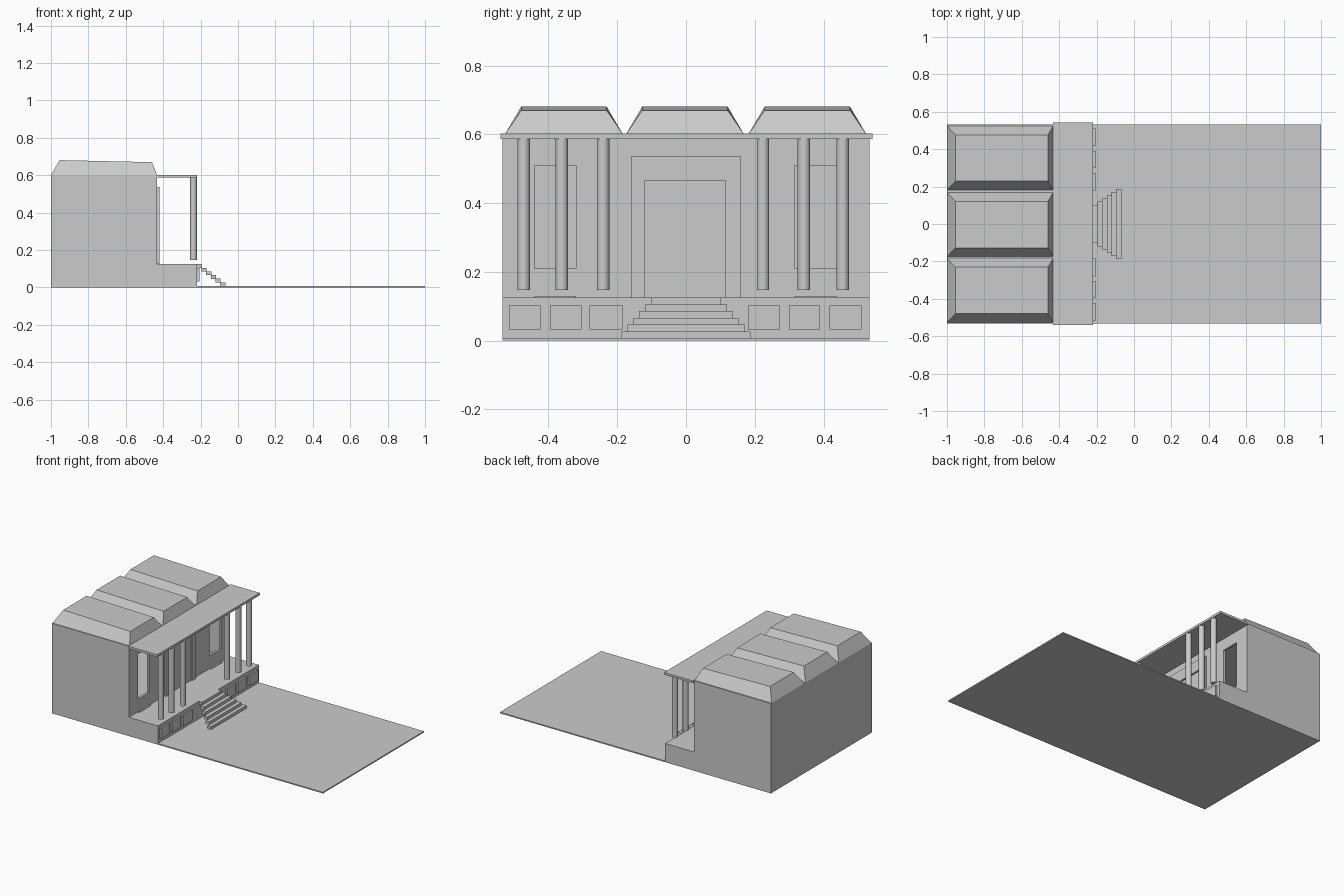
import bpy, bmesh

cube = bpy.data.objects.get("Cube")
if cube:
    bpy.data.objects.remove(cube, do_unlink=True)

# One plain material for everything
grey = bpy.data.materials.new("light_grey")
grey.use_nodes = True
colour = (0.6, 0.6, 0.6, 1)
grey.diffuse_color = colour
grey.node_tree.nodes["Principled BSDF"].inputs["Base Color"].default_value = colour


def finish(name, bm):
    bmesh.ops.recalc_face_normals(bm, faces=bm.faces)
    mesh = bpy.data.meshes.new(name)
    bm.to_mesh(mesh)
    bm.free()
    mesh.materials.append(grey)
    obj = bpy.data.objects.new(name, mesh)
    bpy.context.scene.collection.objects.link(obj)
    return obj


def box(name, x, y, z):
    """Box from (low, high) ranges on each axis."""
    bm = bmesh.new()
    bmesh.ops.create_cube(bm, size=1)
    for v in bm.verts:
        v.co = [r[0] if c < 0 else r[1] for c, r in zip(v.co, (x, y, z))]
    return finish(name, bm)


def cut(target, cutters):
    """Subtract the cutters, then discard them."""
    bpy.context.view_layer.objects.active = target
    for c in cutters:
        c.hide_render = True
        mod = target.modifiers.new("cut", "BOOLEAN")
        mod.operation = "DIFFERENCE"
        mod.solver = "EXACT"
        mod.object = c
        bpy.ops.object.modifier_apply(modifier=mod.name)
        bpy.data.objects.remove(c, do_unlink=True)


HALF = 0.533          # half width of the house
FACADE = -0.432       # front wall
PORCH = -0.218        # porch front edge
GROUND, FLOOR, EAVES = 0.008, 0.125, 0.6
WINDOWS = ((-0.44, -0.32), (0.315, 0.438))

# Ground slab
box("ground", (-1, 1), (-HALF, HALF), (0, GROUND))

# Hollow house with two window openings
house = box("house_walls", (-1, FACADE), (-HALF, HALF), (GROUND, EAVES))
cavity = box("cavity_cutter", (-0.985, FACADE - 0.015), (-HALF + 0.015, HALF - 0.015),
             (FLOOR, EAVES - 0.015))
openings = [box("window_cutter", (FACADE - 0.05, FACADE + 0.05), w, (0.21, 0.51)) for w in WINDOWS]
cut(house, [cavity] + openings)

# Low slabs on the porch under the windows
for w in WINDOWS:
    box("window_slab", (FACADE, FACADE + 0.012), w, (FLOOR, FLOOR + 0.005))

# Door frame with a recessed door
frame = box("door_frame", (FACADE, -0.42), (-0.16, 0.158), (FLOOR, 0.538))
cut(frame, [box("door_cutter", (FACADE - 0.05, 0), (-0.12, 0.115), (0, 0.466))])
box("door", (FACADE, FACADE + 0.004), (-0.12, 0.115), (FLOOR, 0.462))

# Porch base and canopy
box("porch_base", (FACADE, PORCH), (-HALF, HALF), (GROUND, FLOOR))
box("porch_roof", (FACADE, PORCH), (-0.54, 0.542), (0.587, 0.602))

# Raised panels on the porch front
for y in ((-0.515, -0.423), (-0.396, -0.304), (-0.281, -0.185),
          (0.18, 0.273), (0.3, 0.39), (0.418, 0.51)):
    box("porch_panel", (PORCH, PORCH + 0.011), y, (0.032, 0.103))

# Columns hanging from the canopy, just clear of the floor
for y in (-0.472, -0.361, -0.241, 0.224, 0.343, 0.456):
    bm = bmesh.new()
    bmesh.ops.create_cone(bm, cap_ends=True, segments=24, radius1=0.018, radius2=0.018, depth=0.442)
    bmesh.ops.translate(bm, verts=bm.verts, vec=(-0.238, y, 0.368))
    for f in bm.faces:
        f.smooth = len(f.verts) == 4
    finish("column", bm)

# Open stair treads, widening downwards
for i in range(6):
    x = -0.22 + 0.025 * i
    top = FLOOR - 0.0195 * i
    half = 0.102 + 0.017 * i
    box("stair_tread", (x, x + 0.027), (-half, half), (top - 0.02, top))

# Three hipped roof blocks with a slightly sloping top
for centre in (-0.355, -0.003, 0.353):
    bm = bmesh.new()
    bmesh.ops.create_cube(bm, size=1)
    for v in bm.verts:
        upper, front = v.co.z > 0, v.co.x > 0
        side = 1 if v.co.y > 0 else -1
        if upper:
            v.co = (-0.46 if front else -0.955, centre + side * 0.124, 0.67 if front else 0.681)
        else:
            v.co = (FACADE if front else -1, centre + side * 0.172, EAVES)
    finish("roof_block", bm)
